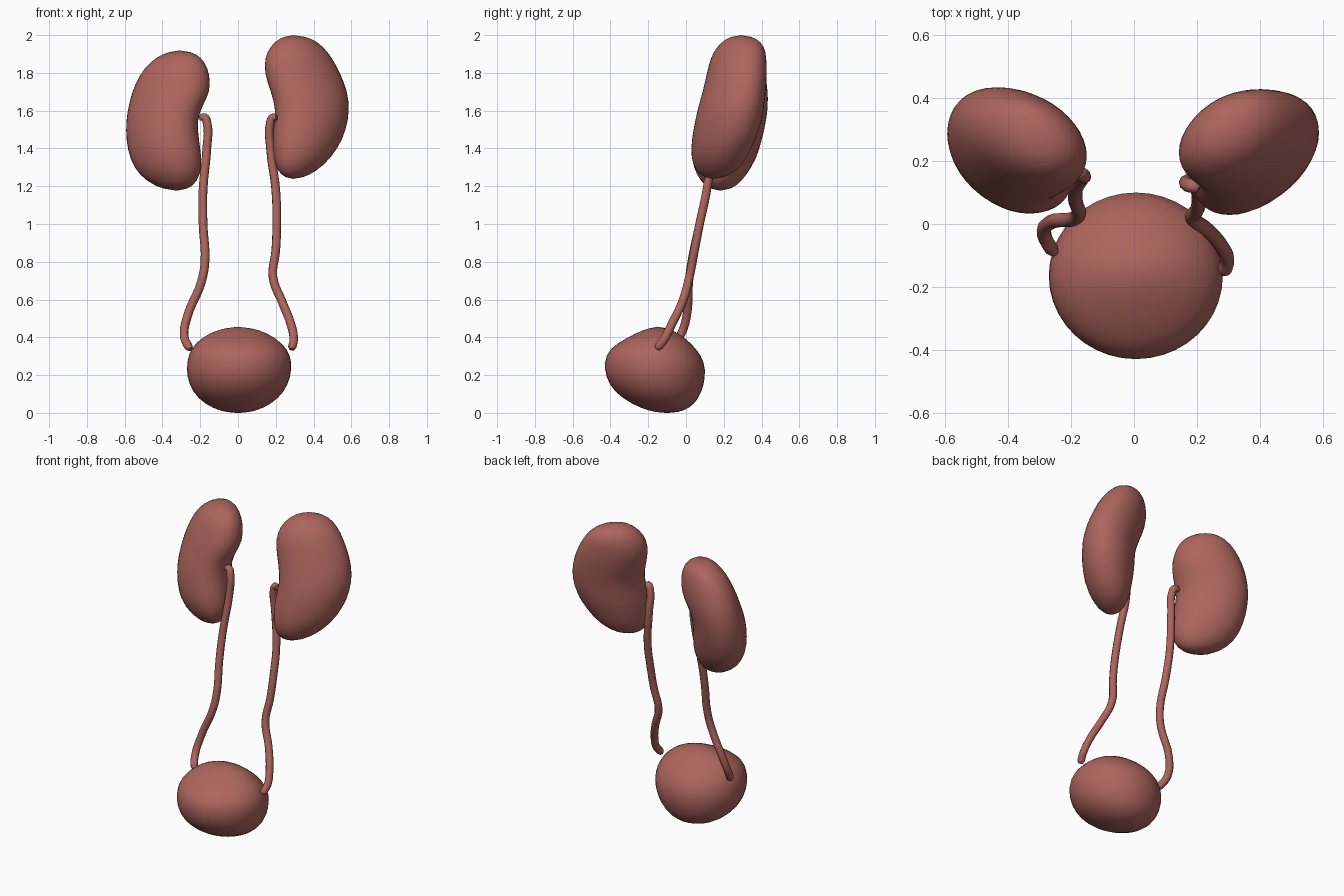
import bpy, bmesh
from math import cos, sin, tau, radians

if "Cube" in bpy.data.objects:
    bpy.data.objects.remove(bpy.data.objects["Cube"])

tissue = bpy.data.materials.new("tissue")
tissue.diffuse_color = (0.42, 0.13, 0.11, 1)
tissue.use_nodes = True
tissue.node_tree.nodes["Principled BSDF"].inputs["Base Color"].default_value = tissue.diffuse_color


def organ(name, bottom, rows, top, lean, n=20):
    """Loft elliptical rings (z, x0, x1, y0, y1) between two tips; lean skews the section."""
    bm = bmesh.new()
    rings = []
    for z, x0, x1, y0, y1 in rows:
        cx, cy = (x0 + x1) / 2, (y0 + y1) / 2
        hx, hy = abs(x1 - x0) / 2, (y1 - y0) / 2
        rings.append([bm.verts.new((cx + hx * 1.02 * cos(tau * i / n),
                                    cy + hy * 1.02 * cos(tau * i / n - radians(lean)), z))
                      for i in range(n)])
    for a, b in zip(rings, rings[1:]):
        for i in range(n):
            j = (i + 1) % n
            bm.faces.new((a[i], a[j], b[j], b[i]))
    lo, hi = bm.verts.new(bottom), bm.verts.new(top)
    for i in range(n):
        j = (i + 1) % n
        bm.faces.new((lo, rings[0][j], rings[0][i]))
        bm.faces.new((hi, rings[-1][i], rings[-1][j]))
    bmesh.ops.recalc_face_normals(bm, faces=bm.faces[:])
    me = bpy.data.meshes.new(name)
    bm.to_mesh(me)
    bm.free()
    me.shade_smooth()
    me.materials.append(tissue)
    ob = bpy.data.objects.new(name, me)
    bpy.context.collection.objects.link(ob)
    sub = ob.modifiers.new("smooth", 'SUBSURF')
    sub.levels = sub.render_levels = 1


def tube(name, pts, radius=0.023):
    """Round capped tube along a smooth path."""
    cu = bpy.data.curves.new(name, 'CURVE')
    cu.dimensions = '3D'
    cu.bevel_depth = radius
    cu.bevel_resolution = 3
    cu.resolution_u = 5
    cu.use_fill_caps = True
    sp = cu.splines.new('BEZIER')
    sp.bezier_points.add(len(pts) - 1)
    for i, (bp, p) in enumerate(zip(sp.bezier_points, pts)):
        bp.co = p
        bp.handle_left_type = bp.handle_right_type = 'AUTO'
        bp.radius = 0.6 if i in (0, len(pts) - 1) else 1  # rounded ends
    cu.materials.append(tissue)
    ob = bpy.data.objects.new(name, cu)
    bpy.context.collection.objects.link(ob)
    bpy.ops.object.select_all(action='DESELECT')
    ob.select_set(True)
    bpy.context.view_layer.objects.active = ob
    bpy.ops.object.convert(target='MESH')
    bpy.ops.object.shade_smooth_by_angle(angle=radians(50))


# Kidneys: bean outlines, notched on the inner side
organ("kidney_right", (.29, .14, 1.235), [
    (1.255, .23, .375, .075, .23), (1.31, .195, .455, .035, .30),
    (1.40, .185, .53, .025, .345), (1.50, .185, .572, .04, .39),
    (1.60, .205, .59, .06, .41), (1.70, .175, .58, .09, .422),
    (1.80, .14, .54, .112, .428), (1.88, .143, .497, .13, .425),
    (1.94, .17, .45, .165, .415), (1.985, .22, .39, .215, .375),
], (.29, .29, 2.003), 72)
organ("kidney_left", (-.32, .18, 1.172), [
    (1.195, -.435, -.24, .105, .265), (1.26, -.525, -.198, .055, .32),
    (1.34, -.57, -.192, .03, .37), (1.44, -.592, -.207, .035, .40),
    (1.55, -.592, -.22, .055, .425), (1.63, -.577, -.187, .075, .433),
    (1.70, -.56, -.148, .09, .433), (1.79, -.52, -.15, .12, .42),
    (1.86, -.465, -.175, .15, .40), (1.905, -.39, -.225, .195, .365),
], (-.31, .28, 1.922), 108)

# Bladder
organ("bladder", (0, -.1, -.003), [
    (.008, -.09, .09, -.19, -.015), (.045, -.175, .175, -.285, .045),
    (.11, -.24, .245, -.38, .083), (.19, -.27, .278, -.425, .102),
    (.27, -.27, .285, -.432, .098), (.34, -.25, .262, -.408, .055),
    (.40, -.19, .195, -.31, -.01), (.44, -.11, .115, -.225, -.07),
], (0, -.15, .46), 90)

# Ureters
tube("ureter_left", [
    (-.205, .165, 1.56), (-.18, .163, 1.565), (-.163, .155, 1.53),
    (-.165, .145, 1.4),
    (-.185, .11, 1.18), (-.185, .072, 1.0), (-.175, .03, .8),
    (-.195, .015, .69), (-.265, .005, .52), (-.285, -.03, .41),
    (-.262, -.078, .352), (-.25, -.092, .338)])
tube("ureter_right", [
    (.205, .11, 1.565), (.185, .12, 1.563), (.17, .125, 1.53), (.172, .135, 1.4),
    (.2, .11, 1.18), (.205, .072, 1.0), (.2, .045, .86),
    (.185, .018, .72), (.235, -.02, .585), (.28, -.075, .47),
    (.295, -.115, .39), (.287, -.145, .35), (.284, -.152, .336)])
